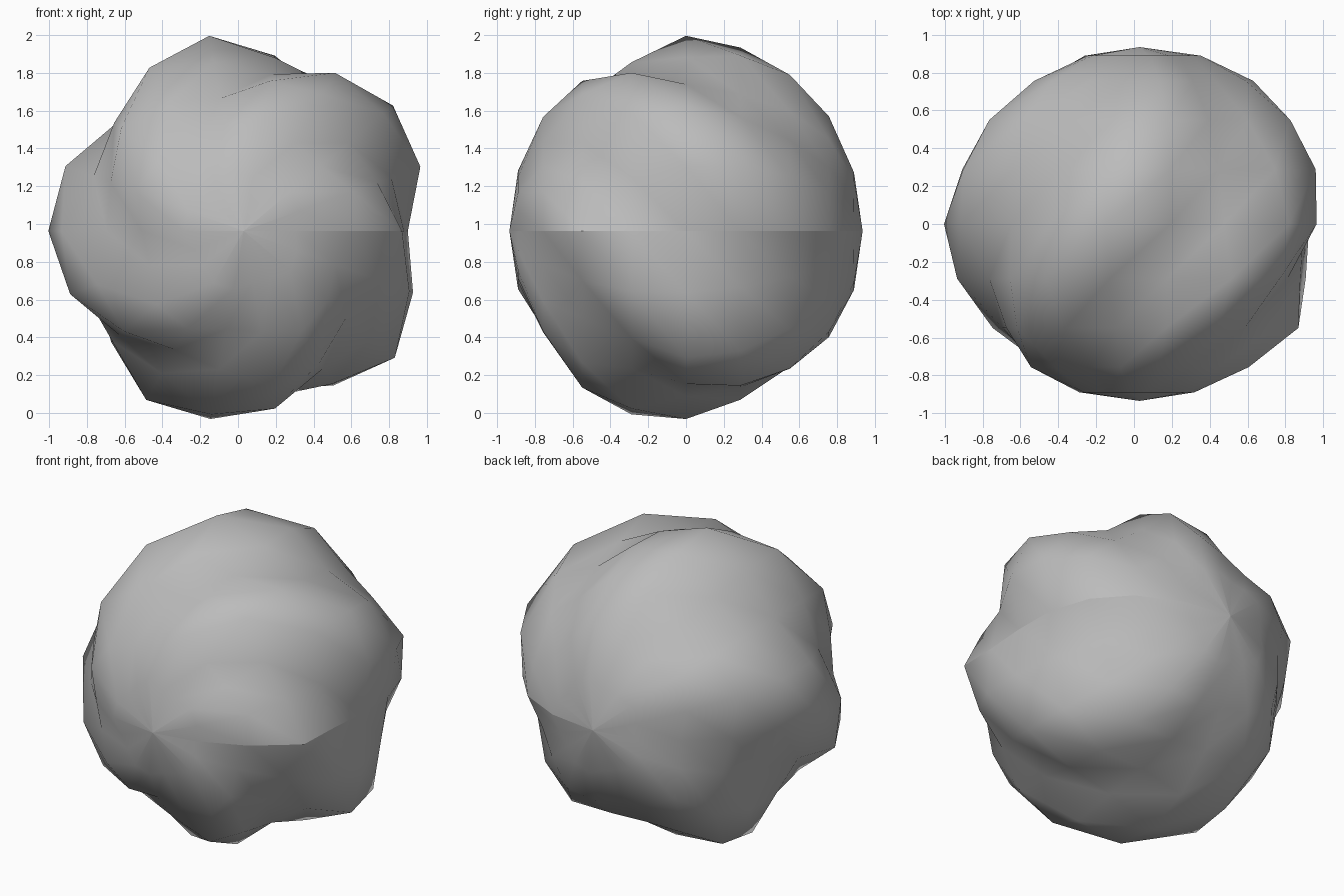
import bpy
import bmesh
from math import sin, cos, pi, radians, exp

cube = bpy.data.objects.get("Cube")
if cube:
    bpy.data.objects.remove(cube, do_unlink=True)

SEGMENTS, RINGS, LOBES = 18, 10, 5
RADIUS, POLE, AMPLITUDE = 0.965, 0.935, 0.088
CENTRE_X, CENTRE_Z = 0.03, 0.963


def swirl(past_middle):
    """Turn of the ridges: strong on the front half, gentler on the back half."""
    return -past_middle * (1 if past_middle < 0 else 0.45)


def lobe_height(angle, polar):
    """Five ridges that wind from the front pole to the back pole."""
    past_middle = polar - pi / 2
    bend = radians(3) * cos(angle + radians(30))
    phase = LOBES * (angle - bend - radians(31.5) - swirl(past_middle))
    # hollow that breaks the ridge on the left side
    hollow = exp(12 * (cos(angle + radians(12)) - 1)
                 - 16 * (past_middle + pi / RINGS) ** 2)
    return 1 + AMPLITUDE * (cos(phase) - 0.9 * hollow)


def rock_point(ring, segment):
    polar = pi * ring / RINGS
    # the last column lies on the first, leaving a crisp seam
    angle = 2 * pi * (segment % SEGMENTS) / SEGMENTS
    spread = RADIUS * sin(polar) * lobe_height(angle, polar)
    return (CENTRE_X + spread * cos(angle),
            -POLE * cos(polar),
            CENTRE_Z + spread * sin(angle))


# Lumpy boulder: a grid between poles on the y axis, cut along its ridges
bm = bmesh.new()
grid = [[bm.verts.new(rock_point(i, j)) for j in range(SEGMENTS + 1)]
        for i in range(RINGS + 1)]
for i in range(RINGS):
    for j in range(SEGMENTS):
        a, b = grid[i][j], grid[i + 1][j]
        c, d = grid[i + 1][j + 1], grid[i][j + 1]
        if i > 0:
            bm.faces.new((a, b, d)).smooth = True
        if i < RINGS - 1:
            bm.faces.new((b, c, d)).smooth = True

# Spare pole corners belong to no face
bmesh.ops.delete(bm, geom=[v for v in bm.verts if not v.link_faces],
                 context='VERTS')
mesh = bpy.data.meshes.new("boulder")
bm.to_mesh(mesh)
bm.free()

# Stone colour
stone = bpy.data.materials.new("stone_grey")
stone.use_nodes = True
colour = (0.5, 0.5, 0.5, 1)
stone.diffuse_color = colour
stone.node_tree.nodes["Principled BSDF"].inputs["Base Color"].default_value = colour
mesh.materials.append(stone)

boulder = bpy.data.objects.new("boulder", mesh)
bpy.context.collection.objects.link(boulder)
